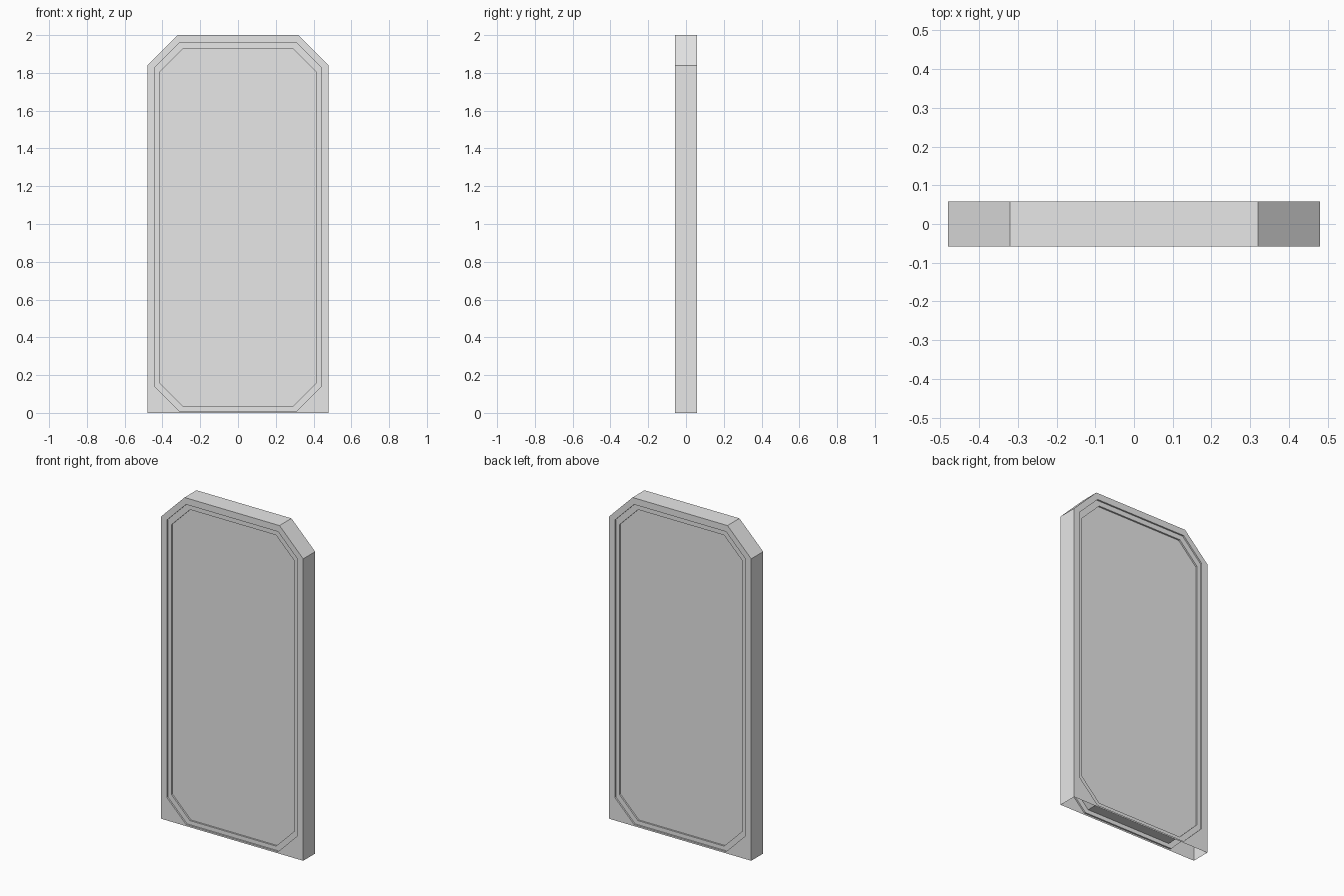
import bpy
import bmesh

cube = bpy.data.objects.get("Cube")
if cube:
    bpy.data.objects.remove(cube, do_unlink=True)

grey = bpy.data.materials.new("plain_grey")
grey.use_nodes = True
grey.diffuse_color = (0.8, 0.8, 0.8, 1)
grey.node_tree.nodes["Principled BSDF"].inputs["Base Color"].default_value = (0.8, 0.8, 0.8, 1)


def octagon(half_width, low, high, cut):
    """Counter-clockwise (x, z) outline seen from the front, starting bottom left."""
    w, c = half_width, cut
    return [(-w + c, low), (w - c, low), (w, low + c), (w, high - c),
            (w - c, high), (-w + c, high), (-w, high - c), (-w, low + c)]


def finish(bm, name):
    mesh = bpy.data.meshes.new(name)
    bm.to_mesh(mesh)
    bm.free()
    mesh.materials.append(grey)
    obj = bpy.data.objects.new(name, mesh)
    bpy.context.collection.objects.link(obj)
    return obj


HALF, RING, PANEL = 0.0575, 0.048, 0.038    # half depths of each level

# Square bottom corners are doubled so that the outline pairs with the octagons
outer = [(-0.48, 0), (0.48, 0), (0.48, 0), (0.48, 1.84),
         (0.32, 2), (-0.32, 2), (-0.48, 1.84), (-0.48, 0)]
rim = octagon(0.44, 0.01, 1.96, 0.13)
inset = octagon(0.415, 0.035, 1.93, 0.125)

# Frame: hollow shell, open underneath, with two recessed steps on both faces
bm = bmesh.new()
cache = {}


def vert(x, y, z):
    key = (x, y, z)
    if key not in cache:
        cache[key] = bm.verts.new(key)
    return cache[key]


def face(points):
    verts = list(dict.fromkeys(vert(*p) for p in points))
    if len(verts) > 2:
        bm.faces.new(verts)


levels = [(outer, HALF), (rim, HALF), (rim, RING), (inset, RING), (inset, PANEL)]
for side in (-1, 1):
    for (a, ya), (b, yb) in zip(levels, levels[1:]):
        for i in range(8):
            j = (i + 1) % 8
            quad = [(a[i][0], side * ya, a[i][1]), (a[j][0], side * ya, a[j][1]),
                    (b[j][0], side * yb, b[j][1]), (b[i][0], side * yb, b[i][1])]
            face(quad if side < 0 else quad[::-1])

# Outer edge of the frame, skipping the bottom
for i in range(1, 7):
    (x0, z0), (x1, z1) = outer[i], outer[i + 1]
    face([(x1, -HALF, z1), (x0, -HALF, z0), (x0, HALF, z0), (x1, HALF, z1)])
finish(bm, "door_frame")

# Panel: solid octagonal slab filling the frame
bm = bmesh.new()
front = [bm.verts.new((x, -PANEL, z)) for x, z in inset]
back = [bm.verts.new((x, PANEL, z)) for x, z in inset]
bm.faces.new(front)
bm.faces.new(back[::-1])
for i in range(8):
    j = (i + 1) % 8
    bm.faces.new((front[j], front[i], back[i], back[j]))
finish(bm, "door_panel")
